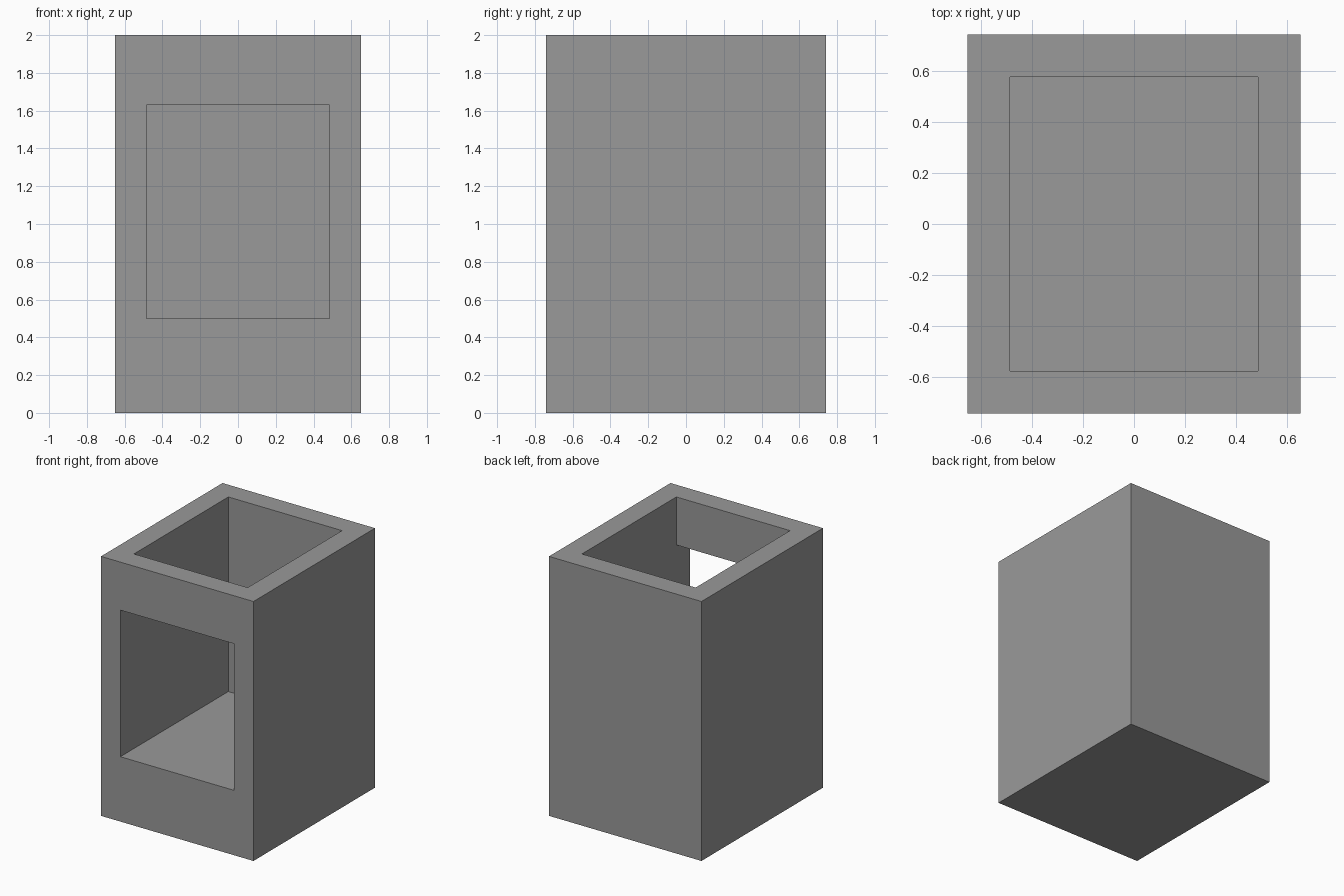
import bpy
import bmesh
from mathutils import Matrix, Vector

cube = bpy.data.objects.get("Cube")
if cube:
    bpy.data.objects.remove(cube, do_unlink=True)

WIDTH, DEPTH, HEIGHT = 1.30, 1.48, 2.0
WALL = 0.165          # wall thickness
FLOOR = 0.50          # top of the solid base
OPENING_TOP = 1.63    # underside of the front lintel

grey = bpy.data.materials.new("plain_grey")
grey.use_nodes = True
colour = (0.32, 0.32, 0.32, 1.0)
grey.diffuse_color = colour
grey.node_tree.nodes["Principled BSDF"].inputs["Base Color"].default_value = colour


def box(name, low, high):
    """Add an axis-aligned box between two corners."""
    low, high = Vector(low), Vector(high)
    bm = bmesh.new()
    bmesh.ops.create_cube(bm, size=1, matrix=Matrix.Translation((low + high) / 2)
                          @ Matrix.Diagonal((*(high - low), 1)))
    mesh = bpy.data.meshes.new(name)
    bm.to_mesh(mesh)
    bm.free()
    mesh.materials.append(grey)
    obj = bpy.data.objects.new(name, mesh)
    bpy.context.collection.objects.link(obj)
    return obj


def cut(target, cutter):
    """Subtract a hidden helper from the target."""
    cutter.hide_render = True
    cutter.hide_set(True)
    cutter.display_type = 'WIRE'
    mod = target.modifiers.new(cutter.name, 'BOOLEAN')
    mod.operation = 'DIFFERENCE'
    mod.solver = 'EXACT'
    mod.object = cutter
    bpy.context.view_layer.objects.active = target
    bpy.ops.object.modifier_apply(modifier=mod.name)
    bpy.data.objects.remove(cutter, do_unlink=True)


x, y = WIDTH / 2, DEPTH / 2
ix, iy = x - WALL, y - WALL

# Solid outer block
housing = box("housing", (-x, -y, 0), (x, y, HEIGHT))

# Open-topped shaft down to the base
cut(housing, box("shaft_cutter", (-ix, -iy, FLOOR), (ix, iy, HEIGHT + 0.2)))

# Front opening, flush with the inner floor and side walls
cut(housing, box("opening_cutter", (-ix, -y - 0.2, FLOOR), (ix, 0, OPENING_TOP)))
